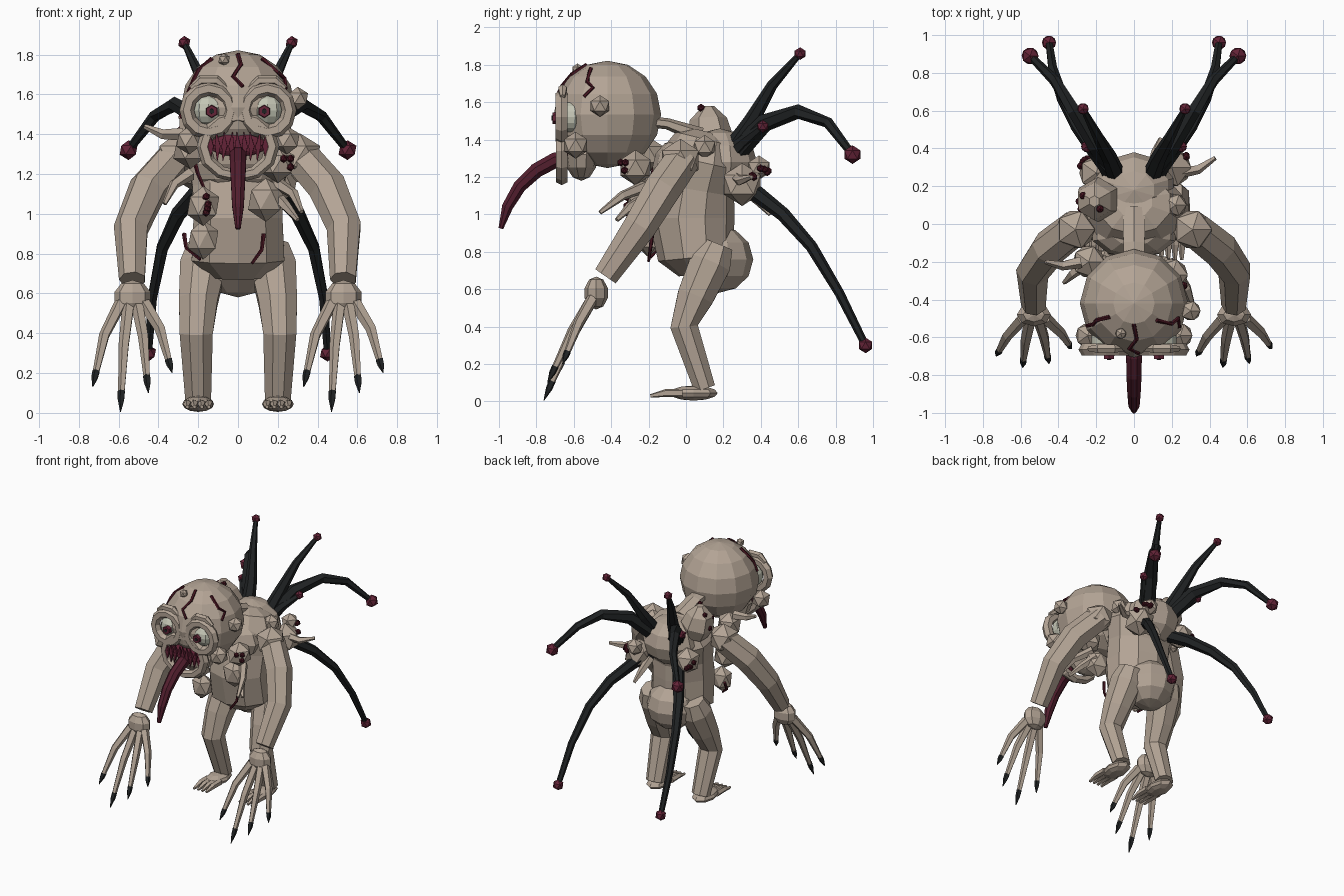
import bpy, bmesh, math, random
from mathutils import Vector, Matrix

if "Cube" in bpy.data.objects:
    bpy.data.objects.remove(bpy.data.objects["Cube"])
random.seed(4)


def material(name, rgb):
    m = bpy.data.materials.new(name)
    m.use_nodes = True
    m.diffuse_color = (*rgb, 1)
    m.node_tree.nodes["Principled BSDF"].inputs["Base Color"].default_value = (*rgb, 1)
    return m


SKIN = material("pale_skin", (.45, .37, .30))
BLACK = material("black_flesh", (.014, .016, .017))
RED = material("dark_red", (.125, .017, .038))
TONGUE = material("tongue_red", (.085, .013, .027))
VEIN = material("vein_red", (.06, .007, .014))
EYE = material("eye_white", (.55, .56, .46))


def finish(name, bm, mat):
    bmesh.ops.recalc_face_normals(bm, faces=bm.faces[:])
    me = bpy.data.meshes.new(name)
    bm.to_mesh(me)
    bm.free()
    me.materials.append(mat)
    ob = bpy.data.objects.new(name, me)
    bpy.context.collection.objects.link(ob)
    return ob


def tube(name, pts, radii, mat, sides=6):
    """Loft rings along a path; a radius may be a (wide, deep) pair."""
    pts = [Vector(p) for p in pts]
    if len(radii) == 2 and len(pts) > 2:
        a, b = radii
        radii = [a + (b - a) * i / (len(pts) - 1) for i in range(len(pts))]
    main = (pts[-1] - pts[0]).normalized()
    ref = Vector((0, 1, 0)) if abs(main.x) > .85 else Vector((1, 0, 0))
    bm = bmesh.new()
    rings = []
    for i, p in enumerate(pts):
        t = (pts[min(i + 1, len(pts) - 1)] - pts[max(i - 1, 0)]).normalized()
        v = t.cross(ref).normalized()
        u = v.cross(t)
        r = radii[i] if isinstance(radii[i], tuple) else (radii[i], radii[i])
        angles = [math.tau * (k + .5) / sides for k in range(sides)]
        rings.append([bm.verts.new(p + u * math.cos(a) * r[0] + v * math.sin(a) * r[1])
                      for a in angles])
    for lo, hi in zip(rings, rings[1:]):
        for k in range(sides):
            n = (k + 1) % sides
            bm.faces.new((lo[k], lo[n], hi[n], hi[k]))
    bm.faces.new(rings[0])
    bm.faces.new(rings[-1])
    return finish(name, bm, mat)


def ball(name, loc, size, mat, seg=0, rings=8):
    """Faceted ellipsoid: an icosahedron, or a UV sphere when seg is given."""
    size = Vector(size) if isinstance(size, tuple) else Vector((size,) * 3)
    bm = bmesh.new()
    m = Matrix.Translation(loc) @ Matrix.Diagonal((*size, 1))
    if seg:
        bmesh.ops.create_uvsphere(bm, u_segments=seg, v_segments=rings, radius=1, matrix=m)
    else:
        bmesh.ops.create_icosphere(bm, subdivisions=1, radius=1, matrix=m)
    return finish(name, bm, mat)


def ring(name, loc, major, minor, squash=1):
    """Fleshy ring facing forward."""
    bpy.ops.mesh.primitive_torus_add(major_segments=12, minor_segments=6, location=loc,
                                     rotation=(math.pi / 2, 0, 0),
                                     major_radius=major, minor_radius=minor)
    ob = bpy.context.object
    ob.name = name
    ob.scale.y = squash
    ob.data.materials.append(SKIN)


def growth(name, loc, size, dots=0, facing=(0, 0, 0)):
    """Tumour with small red warts on the side it faces."""
    ball(name, loc, size, SKIN)
    for i in range(dots):
        d = Vector([random.uniform(-.6, .6) for _ in range(3)]) + Vector(facing)
        d.normalize()
        s = size if isinstance(size, tuple) else (size,) * 3
        p = Vector(loc) + Vector([d[k] * s[k] * .93 for k in range(3)])
        ball(name + "_wart", p, .021, VEIN)


# Head, jaw and neck
HEAD = Vector((0, -.42, 1.535))
ball("head", HEAD, .287, SKIN, seg=12)
ball("jaw", (0, -.56, 1.32), (.18, .09, .14), SKIN, seg=10, rings=6)
tube("neck", [(0, -.24, 1.5), (0, -.1, 1.485), (0, .08, 1.42)],
     [(.065, .03), (.065, .03), (.07, .045)], SKIN)

# Eyes and brows
for side, s in (("right", -1), ("left", 1)):
    x = .147 * s
    ring(side + "_eye_socket", (x, -.665, 1.52), .11, .037)
    ball(side + "_eyeball", (x, -.617, 1.52), .083, EYE, seg=10, rings=8)
    x_iris = x - .015 * s
    tube(side + "_iris", [(x_iris, -.66, 1.515), (x_iris, -.715, 1.515)], [.036, .03], RED)
    tube(side + "_pupil", [(x_iris, -.7, 1.515), (x_iris, -.72, 1.515)], [.015, .013], BLACK)
    tube(side + "_brow", [(x - .09, -.66, 1.63), (x - .04, -.66, 1.67), (x + .04, -.66, 1.67),
                          (x + .09, -.66, 1.63)], [.015, .026, .026, .015], SKIN)
    growth(side + "_cheek", (.245 * s, -.59, 1.37), .072)

# Mouth, teeth and tongue
ring("lips", (0, -.665, 1.338), .172, .036, .87)
ball("mouth_inside", (0, -.645, 1.345), (.145, .03, .058), RED, seg=12, rings=6)
for i in range(9):
    x = -.136 + i * .034
    for tip, base in ((1.265, 1.345), (1.41, 1.335)):
        tube("tooth", [(x, -.68, base), (x + random.uniform(-.01, .01), -.69, tip)],
             [.021, .002], RED, 4)
tube("tongue", [(0, -.6, 1.31), (0, -.7, 1.29), (0, -.8, 1.235), (0, -.89, 1.15),
                (0, -.955, 1.04), (0, -.99, .925)],
     [.042, .045, .043, .038, .032, .014], TONGUE, 8)

# Veins draped over the scalp
scalp = [[(.0, 1.80), (.015, 1.75), (-.025, 1.69), (.025, 1.64)],
         [(-.13, 1.78), (-.2, 1.72), (-.22, 1.68), (-.25, 1.61)],
         [(.12, 1.78), (.2, 1.71), (.235, 1.68), (.24, 1.63)]]
for path in scalp:
    pts = []
    for x, z in path:
        depth = math.sqrt(max(.003, .287 ** 2 - x * x - (z - HEAD.z) ** 2))
        pts.append((x, HEAD.y - depth, z))
    tube("scalp_vein", pts, [.012, .01], VEIN, 5)

# Torso, hips and back
tube("torso", [(0, .06, .68), (0, .05, .77), (0, .03, .98), (0, .05, 1.13),
               (0, .08, 1.28), (0, .11, 1.4), (0, .12, 1.44)],
     [(.13, .1), (.245, .2), (.235, .23), (.24, .21), (.27, .23),
      (.2, .17), (.1, .09)], SKIN, 10)
ball("hips", (0, .17, .76), (.19, .19, .18), SKIN, seg=10, rings=6)
ball("chest", (0, -.05, 1.25), (.23, .13, .15), SKIN, seg=10, rings=6)
ball("upper_back", (0, .18, 1.28), (.22, .2, .18), SKIN, seg=10, rings=6)
for path in ([(-.27, -.1, .9), (-.26, -.14, .83), (-.19, -.19, .77)],
             [(.13, -.18, .9), (.12, -.19, .82), (.07, -.2, .75)],
             [(-.22, -.17, 1.27), (-.2, -.18, 1.2), (-.17, -.19, 1.13)]):
    tube("body_vein", path, [.012, .008], VEIN, 5)

# Tumours and horns on the body
growth("right_chest_growth", (-.175, -.24, 1.04), (.09, .085, .1), 4, (0, -1, 0))
growth("right_belly_growth", (-.175, -.2, .87), (.085, .07, .1))
growth("left_chest_growth", (.14, -.24, 1.07), (.1, .08, .11))
growth("left_collar_growth", (.2, -.27, 1.25), .095, 3, (.6, -1, 0))
growth("right_collar_growth", (-.24, -.2, 1.32), .095)
growth("left_back_growth", (.2, .3, 1.16), .115, 2, (1, 1, 1))
growth("left_rear_growth", (.18, .39, 1.25), .065, 4, (1, .6, 0))
growth("right_back_growth", (-.2, .27, 1.2), .1, 4, (-1, 1, 0))
growth("left_shoulder_growth", (.22, .1, 1.36), .065)
tube("right_shoulder_growth", [(-.17, .13, 1.34), (-.19, .13, 1.42), (-.21, .12, 1.51),
                               (-.21, .12, 1.58)], [.09, .12, .1, .03], SKIN)
for spot in ((-.27, .15, 1.53), (-.28, .08, 1.49), (-.18, .08, 1.57), (-.29, .12, 1.42)):
    ball("shoulder_wart", spot, .022, VEIN)
growth("temple_growth", (.3, -.46, 1.58), .058)
growth("brow_growth", (-.07, -.58, 1.775), .032)
for path in ([(-.28, -.2, 1.4), (-.38, -.22, 1.4), (-.47, -.2, 1.44)],
             [(.22, .27, 1.2), (.34, .29, 1.18), (.43, .35, 1.2)],
             [(.2, -.22, 1.15), (.28, -.34, 1.1), (.32, -.46, 1.01)],
             [(.18, -.2, 1.1), (.24, -.3, 1.04), (.3, -.37, .97)],
             [(-.24, -.2, 1.2), (-.32, -.26, 1.15), (-.37, -.31, 1.05)],
             [(.1, .3, 1.15), (.12, .39, 1.07), (.14, .45, 1.0)]):
    tube("flesh_horn", path, [.034, .026, .012], SKIN, 5)

# Limbs; the finger fan is the same on both hands
fan = [(-.2, -.22, .13), (-.06, -.28, .005), (.08, -.26, .1), (.2, -.18, .2)]
for side, s in (("right", -1), ("left", 1)):
    ball(side + "_shoulder", (.31 * s, -.03, 1.29), .115, SKIN)
    tube(side + "_arm", [(.31 * s, -.02, 1.29), (.45 * s, -.13, 1.13), (.535 * s, -.25, .93),
                         (.53 * s, -.43, .67)], [.095, .1, .09, .068], SKIN, 7)
    palm = Vector((.53 * s, -.48, .58))
    ball(side + "_palm", palm, (.095, .065, .088), SKIN, seg=8, rings=5)
    for dx, dy, z in fan:
        tip = Vector((palm.x + dx, palm.y + dy, z))
        root = palm + Vector((dx * .3, -.02, -.03))
        knuckle = root.lerp(tip, .4) + Vector((dx * .12, -.01, .01))
        claw = knuckle.lerp(tip, .69)
        tube(side + "_finger", [root, knuckle, claw], [.033, .028, .018], SKIN, 5)
        tube(side + "_claw", [claw, claw.lerp(tip, .4), tip], [.02, .018, .002], BLACK, 5)

    tube(side + "_leg", [(.17 * s, .17, .84), (.175 * s, .13, .74), (.2 * s, .05, .56),
                         (.21 * s, -.01, .4), (.2 * s, .1, .07)],
         [.09, (.125, .12), (.105, .105), (.09, .08), (.07, .062)], SKIN, 8)
    ball(side + "_foot", (.2 * s, .04, .045), (.08, .13, .04), SKIN, seg=8, rings=6)
    for k in range(4):
        x = (.2 + (k - 1.5) * .036) * s
        tube(side + "_toe", [(x, -.02, .045), (x, -.11, .045), (x, -.19, .03)],
             [.024, .022, .01], SKIN, 5)

    # Back tentacles with red bulbs
    limbs = [("upper", .056, .015, .034,
              [(.07, .2, 1.28), (.13, .35, 1.5), (.19, .46, 1.69), (.27, .61, 1.86)]),
             ("middle", .058, .02, .05,
              [(.08, .24, 1.3), (.2, .42, 1.49), (.32, .6, 1.55), (.42, .76, 1.49),
               (.55, .89, 1.32)]),
             ("lower", .05, .02, .042,
              [(.09, .22, 1.2), (.2, .38, 1.11), (.3, .52, 1.0), (.38, .67, .83),
               (.43, .82, .58), (.45, .96, .3)]),
             ("short", .05, .02, .034,
              [(.08, .2, 1.28), (.16, .31, 1.39), (.25, .41, 1.47)])]
    for kind, r0, r1, bulb, path in limbs:
        pts = [(x * s, y, z) for x, y, z in path]
        tube(f"{side}_{kind}_tentacle", pts, [r0, r1], BLACK, 6)
        ball(f"{side}_{kind}_bulb", pts[-1], bulb, RED)
